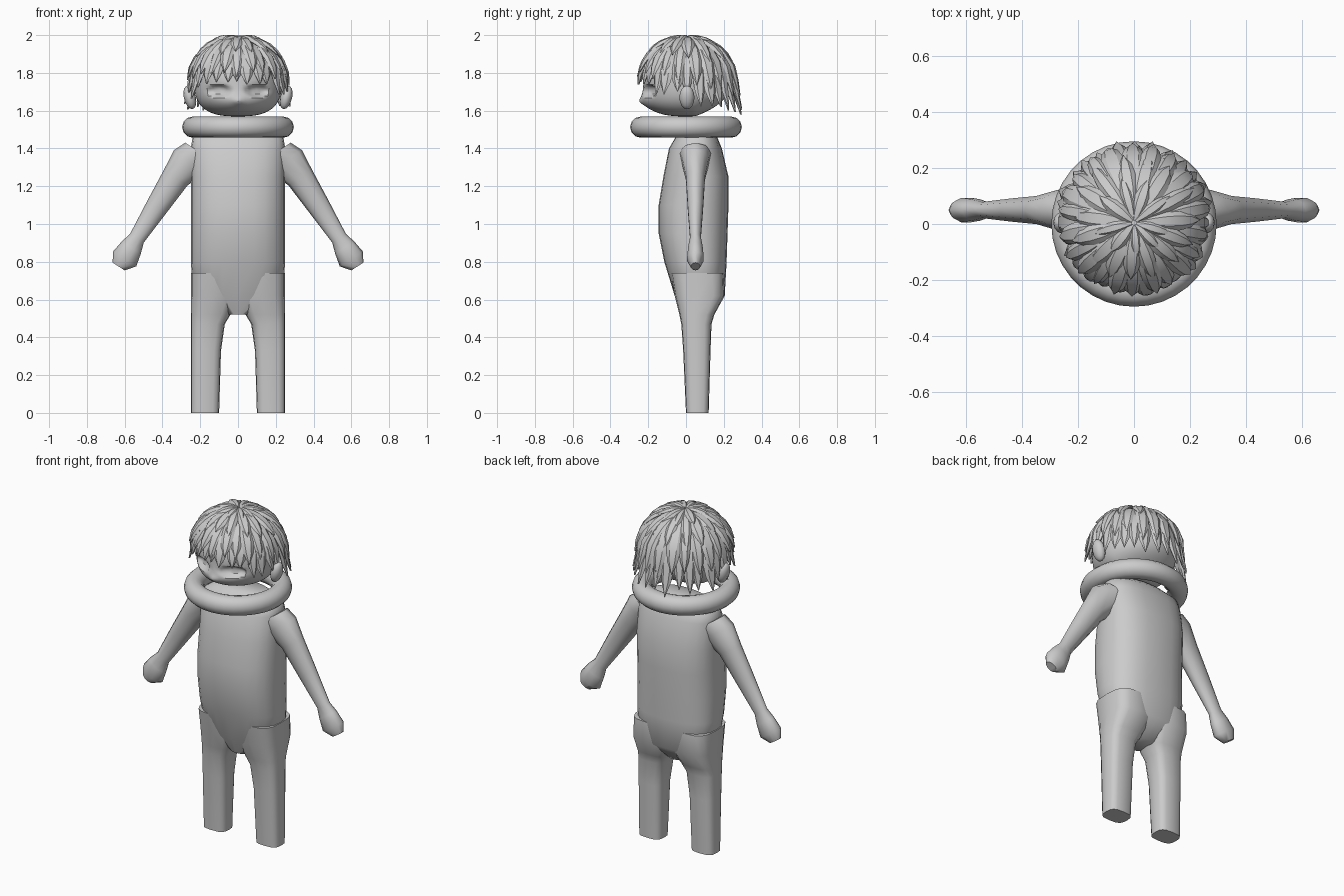
import bpy, bmesh, math, random
from mathutils import Vector

random.seed(4)
if "Cube" in bpy.data.objects:
    bpy.data.objects.remove(bpy.data.objects["Cube"])

grey = bpy.data.materials.new("plain grey")
grey.use_nodes = True
grey.diffuse_color = (0.6, 0.6, 0.6, 1)
grey.node_tree.nodes["Principled BSDF"].inputs["Base Color"].default_value = (0.6, 0.6, 0.6, 1)


def loft(bm, sections, n=16, power=2.0):
    """Skin a closed tube over (centre, half axis u, half axis v) sections."""
    rings = []
    for centre, u, v in sections:
        ring = []
        for i in range(n):
            a = math.tau * i / n
            c, s = math.cos(a), math.sin(a)
            c = math.copysign(abs(c) ** (2 / power), c)
            s = math.copysign(abs(s) ** (2 / power), s)
            ring.append(bm.verts.new(Vector(centre) + Vector(u) * c + Vector(v) * s))
        rings.append(ring)
    for low, high in zip(rings, rings[1:]):
        for i in range(n):
            j = (i + 1) % n
            bm.faces.new((low[i], low[j], high[j], high[i]))
    bm.faces.new(rings[0][::-1])
    bm.faces.new(rings[-1])


def finish(name, bm, angle=40):
    bmesh.ops.recalc_face_normals(bm, faces=bm.faces)
    mesh = bpy.data.meshes.new(name)
    bm.to_mesh(mesh)
    bm.free()
    mesh.materials.append(grey)
    ob = bpy.data.objects.new(name, mesh)
    bpy.context.collection.objects.link(ob)
    bpy.ops.object.select_all(action="DESELECT")
    ob.select_set(True)
    bpy.context.view_layer.objects.active = ob
    bpy.ops.object.shade_smooth_by_angle(angle=math.radians(angle))
    return ob


def upright(z, x0, x1, y0, y1):
    """Horizontal section given by its extents."""
    return (((x0 + x1) / 2, (y0 + y1) / 2, z), ((x1 - x0) / 2, 0, 0), (0, (y1 - y0) / 2, 0))


# Torso, narrowing to the crotch below and the neck above
bm = bmesh.new()
torso = [(0.52, 0.06, -0.02, 0.12), (0.62, 0.235, -0.06, 0.205), (0.8, 0.25, -0.115, 0.215),
         (0.95, 0.25, -0.145, 0.22), (1.1, 0.25, -0.145, 0.225), (1.25, 0.25, -0.12, 0.225),
         (1.4, 0.25, -0.09, 0.19), (1.46, 0.24, -0.055, 0.165), (1.5, 0.14, -0.02, 0.13)]
loft(bm, [upright(z, -w, w, a, b) for z, w, a, b in torso], 24, 2.5)
finish("torso", bm, 60)

for side, s in (("left", 1), ("right", -1)):
    # Leg
    bm = bmesh.new()
    leg = [(0, 0.1, 0, 0.12), (0.33, 0.09, -0.015, 0.13), (0.47, 0.07, -0.025, 0.135),
           (0.52, 0.04, -0.035, 0.15), (0.62, 0.0, -0.06, 0.205), (0.74, 0.0, -0.08, 0.2)]
    loft(bm, [upright(z, s * x, s * 0.25, a, b) for z, x, a, b in leg], 16, 3.2)
    finish(side + "_leg", bm, 60)

    # Arm with a mitten hand
    bm = bmesh.new()
    arm = [(0.17, 1.36, 0.13, 0.09), (0.25, 1.335, 0.105, 0.075), (0.33, 1.245, 0.075, 0.053),
           (0.43, 1.09, 0.06, 0.043), (0.535, 0.925, 0.043, 0.03), (0.565, 0.875, 0.06, 0.04),
           (0.6, 0.815, 0.073, 0.046), (0.632, 0.775, 0.038, 0.025)]
    loft(bm, [((s * x, 0.05, z), (s * 0.84 * w, 0, 0.54 * w), (0, d, 0)) for x, z, w, d in arm], 10)
    finish(side + "_arm", bm, 60)

    # Ear
    bm = bmesh.new()
    bmesh.ops.create_uvsphere(bm, u_segments=12, v_segments=8, radius=1)
    for v in bm.verts:
        x, y, z = v.co
        v.co = (s * (0.255 + 0.032 * x + 0.012 * z), 0.005 + 0.04 * y, 1.67 + 0.062 * z)
    finish(side + "_ear", bm, 60)

# Round collar
bpy.ops.mesh.primitive_torus_add(major_segments=36, minor_segments=12, major_radius=0.24,
                                 minor_radius=0.056, location=(0, 0, 1.513))
collar = bpy.context.object
collar.name = "collar_ring"
collar.data.materials.append(grey)
bpy.ops.object.shade_smooth_by_angle(angle=math.radians(40))


# Head: a sphere with a flat jaw, sunken eyes and a small snub nose
def bump(x, z, cx, cz, rx, rz, power=2):
    return math.exp(-((((x - cx) / rx) ** 2 + ((z - cz) / rz) ** 2) ** (power / 2)))


bm = bmesh.new()
bmesh.ops.create_uvsphere(bm, u_segments=72, v_segments=56, radius=1)
for v in bm.verts:
    x, y, z = v.co
    flat = math.hypot(x, y)
    if z < 0 and flat > 1e-4:
        wide = (1 - abs(z) ** 2.8) ** (1 / 2.8) / flat
        x, y = x * wide, y * wide
    px, py, pz = 0.232 * x, 0.225 * y, 1.76 + (0.2 if z > 0 else 0.19) * z
    if y < 0:
        py -= 0.028 * bump(px, pz, 0, 1.64, 0.16, 0.055)
        py -= 0.014 * bump(px, pz, 0, 1.65, 0.022, 0.02)
        for e in (-0.1, 0.1):
            py += 0.035 * bump(px, pz, e, 1.705, 0.056, 0.03, 6)
    elif pz < 1.7:
        pz += 0.3 * max(0, py - 0.05) * (1.7 - pz) / 0.13
    v.co = (px, py, pz)
finish("head", bm, 35)


# Hair: tapered locks fanned over the crown in overlapping layers
def on_dome(phi, a, lift):
    extra = max(0, phi - math.pi / 2)
    r = 0.243 + lift
    flat = r * math.sin(min(phi, math.pi / 2)) + 0.06 * extra
    z = 1.74 + (0.225 + lift) * math.cos(min(phi, math.pi / 2)) - 0.25 * extra
    return Vector((flat * math.sin(a), 0.005 - flat * math.cos(a), z))


def lock(bm, a, start, end, lift, width):
    taper = (0.35, 0.75, 1, 1, 0.75, 0.04)
    sections = []
    for i, k in enumerate(taper):
        t = i / (len(taper) - 1)
        phi = start + (end - start) * t
        out = Vector((math.sin(a) * math.sin(phi), -math.cos(a) * math.sin(phi), max(0, math.cos(phi))))
        across = Vector((math.cos(a), math.sin(a), 0))
        centre = on_dome(phi, a, lift + 0.012 * t)
        sections.append((centre, across * width * k, out.normalized() * 0.016 * max(k, 0.3)))
    loft(bm, sections, 6)


bm = bmesh.new()
layers = [(28, 0.5, 1.0, 0.0, 0.038), (22, 0.25, 0.82, 0.012, 0.036),
          (15, 0.1, 0.52, 0.018, 0.034), (9, 0.03, 0.3, 0.02, 0.024)]
for count, start, reach, lift, width in layers:
    for i in range(count):
        a = math.tau * (i + random.uniform(-0.2, 0.2)) / count
        end = (1.88 - 0.28 * math.cos(a) + random.uniform(-0.12, 0.12)) * reach
        lock(bm, a, start, end, lift + random.uniform(-0.004, 0.006), width * random.uniform(0.85, 1.15))
finish("hair", bm, 25)
